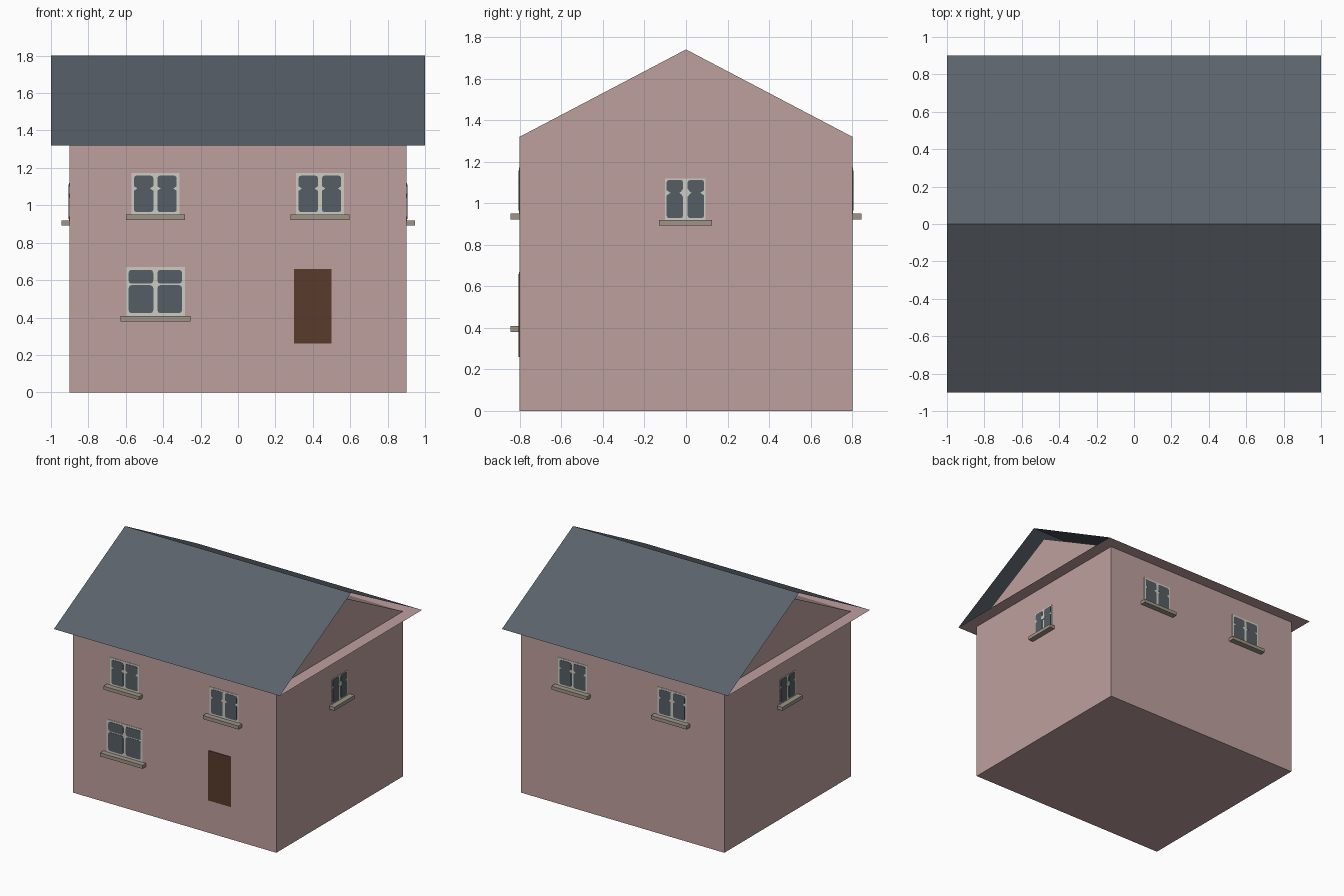
import bpy, bmesh, math
from mathutils import Matrix, Vector

cube = bpy.data.objects.get("Cube")
if cube:
    bpy.data.objects.remove(cube, do_unlink=True)


def material(name, rgb):
    lin = [((c / 255 + 0.055) / 1.055) ** 2.4 for c in rgb] + [1.0]
    m = bpy.data.materials.new(name)
    m.use_nodes = True
    m.diffuse_color = lin
    bsdf = next(n for n in m.node_tree.nodes if n.type == 'BSDF_PRINCIPLED')
    bsdf.inputs["Base Color"].default_value = lin
    return m


PINK = material("pink render", (190, 160, 158))
SLATE = material("slate", (91, 99, 107))
GLASS = material("window glass", (86, 94, 101))
FRAME = material("pale frame", (204, 204, 196))
STONE = material("sill stone", (160, 149, 135))
WOOD = material("brown wood", (88, 59, 44))


def finish(name, bm, mat, matrix=None):
    if matrix:
        bm.transform(matrix)
    me = bpy.data.meshes.new(name)
    bm.to_mesh(me)
    bm.free()
    me.materials.append(mat)
    ob = bpy.data.objects.new(name, me)
    bpy.context.collection.objects.link(ob)
    return ob


def prism(name, outline, axis, mat, matrix=None):
    """Extrude a closed outline of 3D points along a vector."""
    bm = bmesh.new()
    face = bm.faces.new([bm.verts.new(p) for p in outline])
    if Vector(axis).length > 0:
        top = bmesh.ops.extrude_face_region(bm, geom=[face])
        bmesh.ops.translate(bm, vec=axis, verts=[
            v for v in top["geom"] if isinstance(v, bmesh.types.BMVert)])
        bmesh.ops.recalc_face_normals(bm, faces=bm.faces)
    return finish(name, bm, mat, matrix)


def wall_frame(side):
    """Local x runs along the wall, local -y points out, origin on the wall."""
    turn, dist = {"front": (0, 0.8), "right": (90, 0.9),
                  "back": (180, 0.8), "left": (270, 0.9)}[side]
    return Matrix.Rotation(math.radians(turn), 4, 'Z') @ Matrix.Translation((0, -dist, 0))


def plate(name, outline, depth, mat, side):
    pts = [(u, 0, z) for u, z in outline]
    return prism(name, pts, (0, -depth, 0), mat, wall_frame(side))


def rect(u0, u1, z0, z1):
    return [(u0, z0), (u1, z0), (u1, z1), (u0, z1)]


def pane_outline(u0, u1, z0, z1, r, notch_z=None, notch=0.018):
    """Rounded rectangle, optionally nicked on both sides at one height."""
    def corner(cu, cz, start):
        return [(cu + r * math.cos(math.radians(start + a)),
                 cz + r * math.sin(math.radians(start + a))) for a in (0, 45, 90)]
    right = left = []
    if notch_z:
        right = [(u1, notch_z - 0.012), (u1 - notch, notch_z), (u1, notch_z + 0.012)]
        left = [(u0, notch_z + 0.012), (u0 + notch, notch_z), (u0, notch_z - 0.012)]
    return (corner(u1 - r, z0 + r, 270) + right + corner(u1 - r, z1 - r, 0)
            + corner(u0 + r, z1 - r, 90) + left + corner(u0 + r, z0 + r, 180))


def window(label, side, u, half, z0, z1, border, mid, sill, split=False):
    plate(label + "_frame", rect(u - half, u + half, z0, z1), 0.003, FRAME, side)
    bar = 0.011
    for tag, a, b in (("a", u - half + border, u - bar), ("b", u + bar, u + half - border)):
        lo, hi = z0 + border, z1 - border
        if split:
            plate(f"{label}_lower_pane_{tag}", pane_outline(a, b, lo, mid - 0.004, 0.016),
                  0.005, GLASS, side)
            plate(f"{label}_upper_pane_{tag}", pane_outline(a, b, mid + 0.004, hi, 0.016),
                  0.005, GLASS, side)
        else:
            plate(f"{label}_pane_{tag}", pane_outline(a, b, lo, hi, 0.012, mid),
                  0.005, GLASS, side)
    plate(label + "_sill", rect(u - sill, u + sill, z0 - 0.028, z0), 0.045, STONE, side)


# Walls with gable ends
prism("house_walls", [(-0.9, -0.8, 0), (-0.9, 0.8, 0), (-0.9, 0.8, 1.32),
                      (-0.9, 0, 1.74), (-0.9, -0.8, 1.32)], (1.8, 0, 0), PINK)

# Flat eaves board
prism("eaves_board", [(-1, -0.9, 1.32), (1, -0.9, 1.32), (1, 0.9, 1.32), (-1, 0.9, 1.32)],
      (0, 0, 0), PINK)

# Two thin roof slopes
for name, s in (("front_roof_slope", -1), ("back_roof_slope", 1)):
    prism(name, [(s, 0.9 * s, 1.32), (-s, 0.9 * s, 1.32), (-s, 0, 1.8), (s, 0, 1.8)][::-1]
          if s < 0 else
          [(1, 0.9, 1.32), (1, 0, 1.8), (-1, 0, 1.8), (-1, 0.9, 1.32)][::1],
          (0, 0, 0), SLATE)
for name in ("front_roof_slope", "back_roof_slope"):
    me = bpy.data.objects[name].data
    if me.polygons[0].normal.z < 0:
        me.flip_normals()

# Upper windows on front and back
for side in ("front", "back"):
    for tag, u in (("one", -0.442), ("two", 0.438)):
        window(f"{side}_upper_window_{tag}", side, u, 0.128, 0.95, 1.172, 0.014, 1.09, 0.158)

# Large ground floor window
window("front_lower_window", "front", -0.442, 0.158, 0.408, 0.67, 0.015, 0.577, 0.187, split=True)

# Small gable windows with a rosette on the mullion
for side in ("right", "left"):
    window(f"{side}_window", side, -0.003, 0.098, 0.92, 1.12, 0.008, 1.05, 0.128)
    plate(f"{side}_window_rosette",
          [(-0.003 + 0.022 * math.cos(a * math.pi / 4), 1.05 + 0.022 * math.sin(a * math.pi / 4))
           for a in range(8)], 0.007, FRAME, side)

# Front door
plate("front_door", rect(0.3, 0.5, 0.26, 0.66), 0.005, WOOD, "front")
